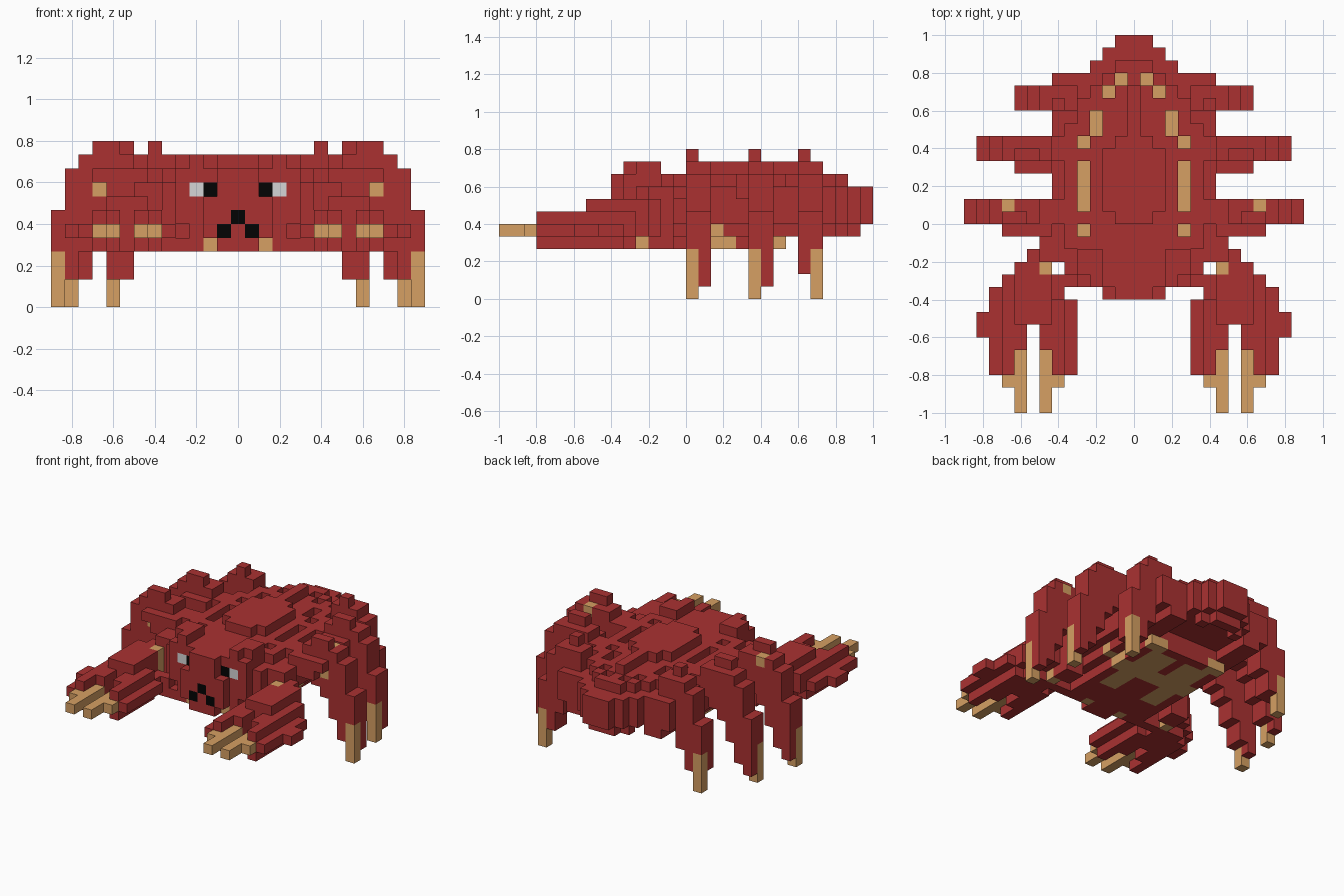
import bpy
import bmesh
from mathutils import Vector

default_cube = bpy.data.objects.get("Cube")
if default_cube:
    bpy.data.objects.remove(default_cube, do_unlink=True)

UNIT = 2 / 30
cells = {}  # grid position -> (part name, colour name)

PALETTE = {
    "shell_red": (0.405, 0.031, 0.031),
    "horn_tan": (0.67, 0.35, 0.125),
    "eye_white": (0.66, 0.66, 0.67),
    "face_black": (0.001, 0.001, 0.001),
}
COLOURS = list(PALETTE)
RED, TAN, WHITE, BLACK = COLOURS


def make_material(name, rgb):
    material = bpy.data.materials.new(name)
    material.use_nodes = True
    colour = (*rgb, 1)
    material.diffuse_color = colour
    material.node_tree.nodes["Principled BSDF"].inputs["Base Color"].default_value = colour
    return material


def span(value):
    first, last = value if isinstance(value, tuple) else (value, value)
    return range(first, last + 1)


def block(part, xs, ys, zs, colour=RED):
    """Fill a centred block of cells."""
    for x in span(xs):
        for y in span(ys):
            for z in span(zs):
                cells[x, y, z] = (part, colour)


def pair(part, xs, ys, zs, colour=RED):
    """Fill a block on the left and mirror it to the right."""
    for x in span(xs):
        for y in span(ys):
            for z in span(zs):
                cells[x, y, z] = ("left_" + part, colour)
                cells[-x, y, z] = ("right_" + part, colour)


def slab(part, half_width, ys, zs, colour=RED):
    block(part, (-half_width, half_width), ys, zs, colour)


def carve(x, ys, zs):
    for side in (-x, x):
        for y in span(ys):
            for z in span(zs):
                cells.pop((side, y, z), None)


# Carapace: stacked layers following a rounded outline
def outline(y):
    if y <= 12:
        return 4 if y == 10 else 5
    return {27: 3, 28: 2, 29: 1}.get(y, 6)


def crown(y):
    if y <= 12:
        return 4
    return 5 if y <= 22 else {23: 4, 24: 4, 25: 3, 26: 2, 27: 1}.get(y, -1)


for y in range(10, 30):
    slab("carapace", outline(y), y, (6, 8))
    slab("carapace", crown(y), y, 9)
    if y <= 22:
        slab("carapace", outline(y) - 1, y, 5)
    elif y <= 27:
        # rear rim stays open underneath
        pair("rear_rim", (max(outline(y) - 2, 2), outline(y) - 1), y, 5)
slab("carapace", 1, 28, 5)
slab("carapace", 2, (16, 20), 10)
slab("carapace", 1, (15, 21), 10)
slab("carapace", 0, (22, 25), 10)
pair("brow", 3, (10, 12), 10)
pair("brow", 4, (11, 12), 10)

# Belly with pale cross bands
slab("belly", 4, (10, 22), 4)
for y in (17, 18):
    slab("belly", 4, y, 4, TAN)
pair("belly_patch", (3, 4), 22, 4, TAN)
pair("belly_patch", (2, 3), (14, 16), 4, TAN)
pair("belly_patch", (1, 3), (19, 21), 4, TAN)
pair("belly_patch", 5, 17, 5, TAN)
pair("belly_patch", 2, 10, 4, TAN)

# Head with eyes set back beside the snout ridge, and mouth
slab("head", 2, 9, (5, 7))
slab("head", 1, 9, (8, 9))
slab("head", 1, 9, 4)
pair("eye", 2, 10, 8, BLACK)
pair("eye", 3, 10, 8, WHITE)
block("mouth", 0, 9, 6, BLACK)
pair("mouth", 1, 9, 5, BLACK)


# Walking legs: an arch from the tip inward to the body
def leg(part, tip, lead, trail, tip_floor, knees):
    tops = [6, 9, 10, 10, 10, 10, 9, 9, 9]
    floors = [0, 2, 4, 6, 7, 8, 8, 8, 8]
    for step in range(tip - 4):
        x = tip - step
        top, floor = tops[step], floors[step]
        low = tip_floor if step == 0 else floor
        for y, bottom in ((lead, floor), (trail, low)):
            pair(part, x, y, (bottom, top))
    pair(part, tip, lead, (0, 3), TAN)
    for x, y in knees:
        pair(part, x, y, 11)


leg("front_leg", 13, 15, 16, 1, [(10, 15), (9, 15)])
leg("middle_leg", 12, 20, 21, 1, [(9, 20), (8, 20)])
leg("rear_leg", 9, 25, 24, 2, [(6, 24)])
pair("front_leg", (7, 9), 14, (8, 9))
pair("front_leg", 10, 14, 9)
pair("front_leg", 10, 15, 8, TAN)
pair("front_leg", 10, 16, 10, TAN)
pair("middle_leg", (7, 9), 19, (8, 9))

# Arms
pair("arm", (6, 7), (12, 13), (4, 8))
pair("arm", 8, 12, (5, 7))
pair("arm", (8, 9), 11, (5, 7))
pair("arm", 7, 11, (4, 7), TAN)
pair("arm", (5, 6), 10, (4, 5))
pair("arm", (7, 9), 10, (4, 7))
pair("arm", 10, 10, (5, 6))

# Claws: stepped palm, two ridged fingers and horn tips
pair("claw", (6, 11), 9, 5)
pair("claw", (7, 10), 9, (4, 6))
pair("claw", (5, 11), 8, 5)
pair("claw", (5, 12), 7, 5)
pair("claw", (6, 10), (7, 8), (4, 6))
pair("claw", (7, 9), (7, 9), 7)
pair("claw", 12, 6, 5)
for finger, edge, ridge in (((5, 7), (5, 6), 6), ((9, 11), (10, 11), 10)):
    pair("claw", finger, (5, 6), 5)
    pair("claw", edge, (3, 4), 5)
    pair("claw", ridge, (3, 6), (4, 6))
for x in (7, 9):
    pair("claw", x, (5, 6), (4, 6))
    pair("claw_tip", x, (0, 4), 5, TAN)
for x in (6, 10):
    pair("claw_tip", x, 2, 5, TAN)

# Pale spots sunk into the carapace
for x, ys in ((1, 26), (2, 25), (3, (22, 23)), (4, 21), (4, (16, 19)), (4, 14)):
    carve(x, ys, (9, 11))
    pair("shell_spots", x, ys, 8, TAN)

# Turn the filled cells into one clean skin per part
SIDES = [Vector(d) for d in ((1, 0, 0), (-1, 0, 0), (0, 1, 0),
                             (0, -1, 0), (0, 0, 1), (0, 0, -1))]
materials = {name: make_material(name, rgb) for name, rgb in PALETTE.items()}


def build_part(part):
    used = [c for c in COLOURS if (part, c) in cells.values()]
    bm = bmesh.new()
    corners = {}

    def corner(point):
        key = tuple(round(v * 2) for v in point)
        if key not in corners:
            x, y, z = point
            corners[key] = bm.verts.new((x * UNIT, (y + 0.5) * UNIT - 1, (z + 0.5) * UNIT))
        return corners[key]

    for position, (owner, colour) in cells.items():
        if owner != part:
            continue
        centre = Vector(position)
        for normal in SIDES:
            if tuple(int(v) for v in centre + normal) in cells:
                continue
            across = Vector((normal.y, normal.z, normal.x))
            up = normal.cross(across)
            ring = [centre + (normal + across * a + up * b) / 2
                    for a, b in ((-1, -1), (1, -1), (1, 1), (-1, 1))]
            face = bm.faces.new([corner(p) for p in ring])
            face.material_index = used.index(colour)
    mesh = bpy.data.meshes.new(part)
    bm.to_mesh(mesh)
    bm.free()
    for colour in used:
        mesh.materials.append(materials[colour])
    bpy.context.collection.objects.link(bpy.data.objects.new(part, mesh))


for part_name in sorted({owner for owner, _ in cells.values()}):
    build_part(part_name)
